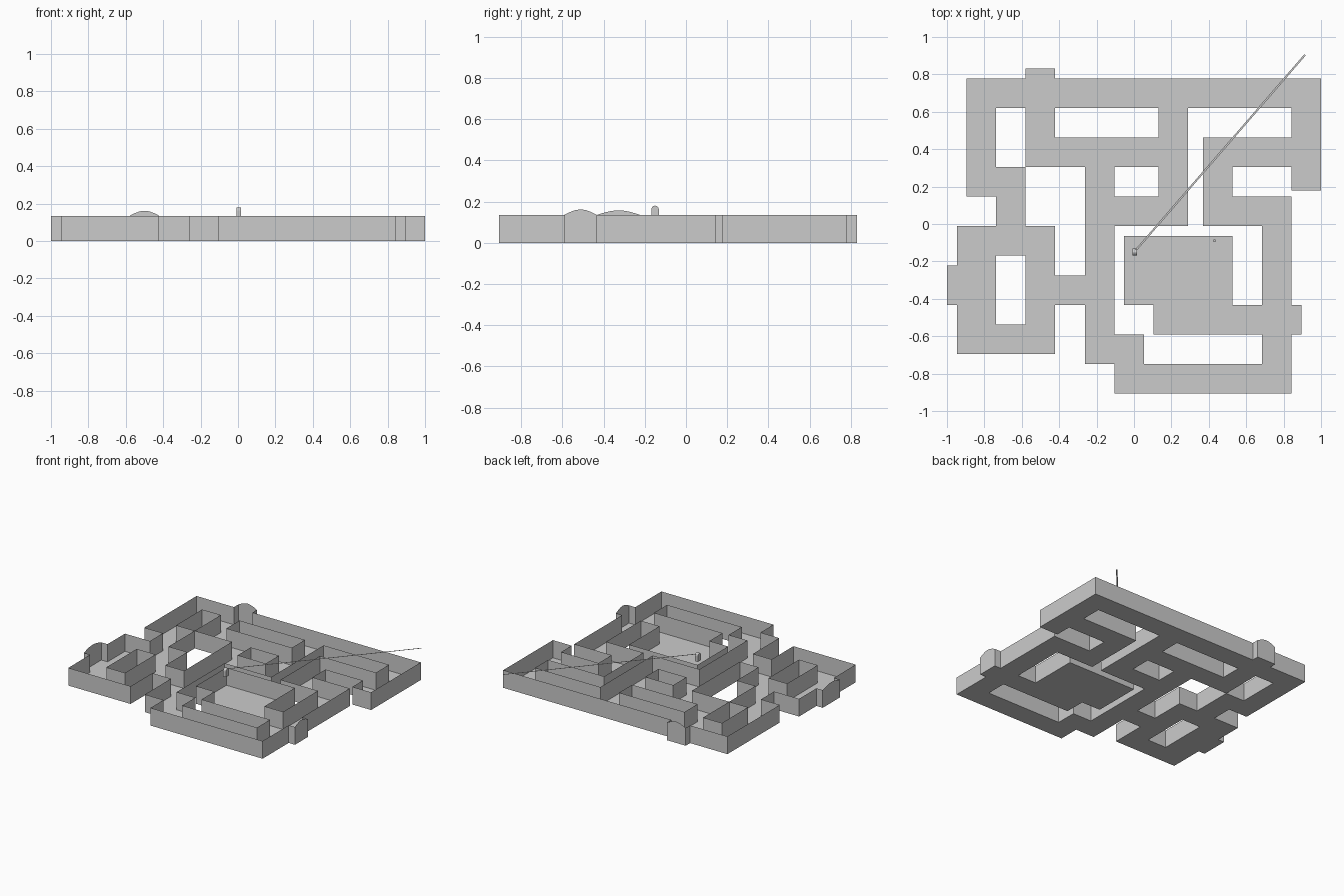
import bpy, bmesh, math
from mathutils import Vector

cube = bpy.data.objects.get("Cube")
if cube:
    bpy.data.objects.remove(cube, do_unlink=True)

U = 2 / 38        # plan unit: a corridor is three units wide
H = 0.135         # wall height

grey = bpy.data.materials.new("plain grey")
grey.use_nodes = True
shade = (0.6, 0.6, 0.6, 1)
grey.diffuse_color = shade
grey.node_tree.nodes["Principled BSDF"].inputs["Base Color"].default_value = shade


def plan(u, v, z=0.0):
    return Vector((-1 + U * (u + 2), 0.778 - U * v, z))


def finish(bm, name):
    mesh = bpy.data.meshes.new(name)
    bm.to_mesh(mesh)
    bm.free()
    mesh.materials.append(grey)
    obj = bpy.data.objects.new(name, mesh)
    bpy.context.collection.objects.link(obj)
    return obj


# Corridor rectangles on the plan: left, right, back, front
corridors = [
    (0, 36, 0, 3), (0, 3, 0, 12), (0, 6, 9, 12), (3, 6, 9, 15),
    (6, 9, 0, 9), (6, 22.5, 6, 9), (19.5, 22.5, 0, 15), (12, 22.5, 12, 15),
    (12, 15, 6, 29), (33, 36, 0, 11.4), (24, 36, 6, 9), (24, 27, 6, 15),
    (24, 33, 12, 15), (30, 33, 12, 32), (19, 33, 23, 26), (15, 33, 29, 32),
    (12, 18, 26, 29), (9, 12, 20, 23),
    (-1, 3, 15, 28), (6, 9, 15, 28), (3, 6, 15, 18), (3, 6, 25, 28),
]
room = (16, 27, 16, 23)
back_alcove, left_alcove, right_alcove = (6, 9, -1, 0), (-2, -1, 19, 23), (33, 34, 23, 26)
areas = corridors + [room, back_alcove, left_alcove, right_alcove]


def covered(u, v):
    return any(a < u < b and c < v < d for a, b, c, d in areas)


# Floor: every grid cell that lies inside one of the areas
us = sorted({u for r in areas for u in r[:2]})
vs = sorted({v for r in areas for v in r[2:]})
bm = bmesh.new()
for a, b in zip(us, us[1:]):
    for c, d in zip(vs, vs[1:]):
        if covered((a + b) / 2, (c + d) / 2):
            bm.faces.new([bm.verts.new(plan(*p)) for p in ((a, d), (b, d), (b, c), (a, c))])
bmesh.ops.remove_doubles(bm, verts=bm.verts, dist=0.001)

# Walls: thin sheets raised from the outline of the floor
outline = [e for e in bm.edges if e.is_boundary]
new = bmesh.ops.extrude_edge_only(bm, edges=outline)["geom"]
bmesh.ops.translate(bm, vec=(0, 0, H), verts=[g for g in new if isinstance(g, bmesh.types.BMVert)])
bmesh.ops.dissolve_limit(bm, angle_limit=0.01, verts=bm.verts, edges=bm.edges)
finish(bm, "maze_floor_and_walls")


# Arched tops on the end walls of the three alcoves
def arch(name, start, end, rise, steps=6):
    bm = bmesh.new()
    p, q = plan(*start, H), plan(*end, H)
    pts = [p.lerp(q, i / steps) + Vector((0, 0, rise * math.sin(math.pi * i / steps)))
           for i in range(steps + 1)]
    bm.faces.new([bm.verts.new(co) for co in pts])
    finish(bm, name)


arch("back_arch", (6, -1), (9, -1), 0.027)
arch("left_arch", (-2, 19), (-2, 23), 0.022, 10)
arch("right_arch", (34, 23), (34, 26), 0.027)

# Small round-topped marker
bm = bmesh.new()
r = 0.018
profile = [(-r, 0.12), (r, 0.12)] + [
    (r * math.cos(t * math.pi / 6), 0.162 + r * math.sin(t * math.pi / 6)) for t in range(7)]
face = bm.faces.new([bm.verts.new((-0.008, -0.15 + y, z)) for y, z in profile])
side = bmesh.ops.extrude_face_region(bm, geom=[face])["geom"]
bmesh.ops.translate(bm, vec=(0.025, 0, 0), verts=[g for g in side if isinstance(g, bmesh.types.BMVert)])
bmesh.ops.recalc_face_normals(bm, faces=bm.faces)
finish(bm, "marker")

# Flat pointer strip running from the marker past the back wall
bm = bmesh.new()
tail, tip = Vector((0.01, -0.14, 0.172)), Vector((0.915, 0.905, 0.172))
across = (tip - tail).cross(Vector((0, 0, 1))).normalized() * 0.005
bm.faces.new([bm.verts.new(co) for co in (tail + across, tip + across, tip - across, tail - across)])
finish(bm, "pointer_strip")

# Tiny stud on the room floor
bm = bmesh.new()
bmesh.ops.create_cube(bm, size=0.012)
bmesh.ops.translate(bm, vec=(0.43, -0.09, 0.006), verts=bm.verts)
finish(bm, "floor_stud")
